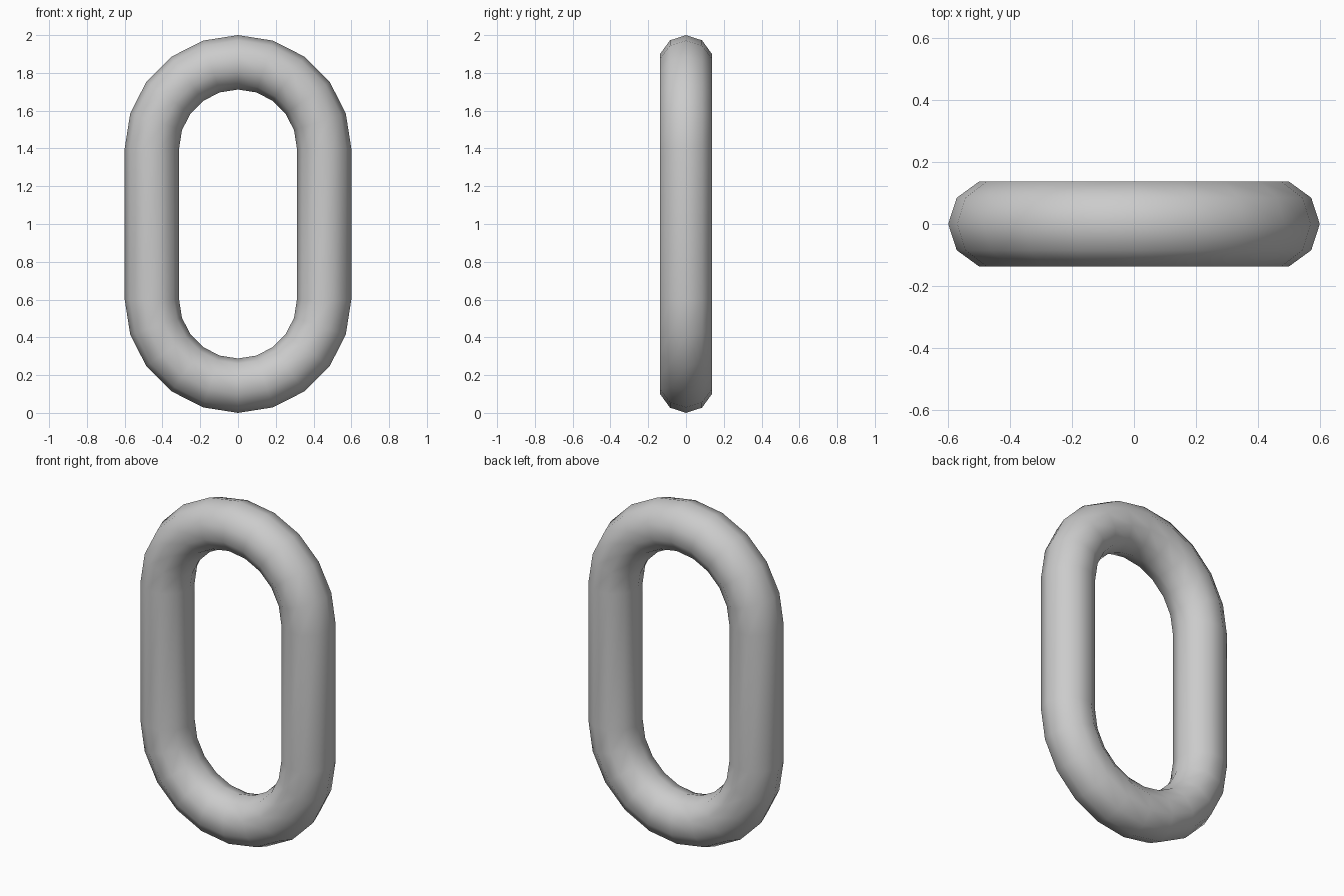
import bpy, bmesh
from math import sin, cos, pi

if "Cube" in bpy.data.objects:
    bpy.data.objects.remove(bpy.data.objects["Cube"])

R, r = 0.456, 0.144      # bend radius, tube radius
ARC, SIDES = 10, 10      # segments per half circle, tube sides

bm = bmesh.new()
rings = []

# Oval path: two half circles joined by straight runs
for start, cz in ((0, 1.4), (pi, 0.6)):
    for i in range(ARC + 1):
        a = start + pi * i / ARC
        ring = []
        for j in range(SIDES):
            t = 2 * pi * j / SIDES
            d = R + r * cos(t)
            ring.append(bm.verts.new((d * cos(a), r * sin(t), cz + d * sin(a))))
        rings.append(ring)

# Skin the rings into a closed tube
for k, ring in enumerate(rings):
    nxt = rings[(k + 1) % len(rings)]
    for j in range(SIDES):
        j2 = (j + 1) % SIDES
        bm.faces.new((ring[j], ring[j2], nxt[j2], nxt[j]))
bmesh.ops.recalc_face_normals(bm, faces=bm.faces[:])
for f in bm.faces:
    f.smooth = True

mesh = bpy.data.meshes.new("chain_link")
bm.to_mesh(mesh)
bm.free()
bpy.context.collection.objects.link(bpy.data.objects.new("chain_link", mesh))
